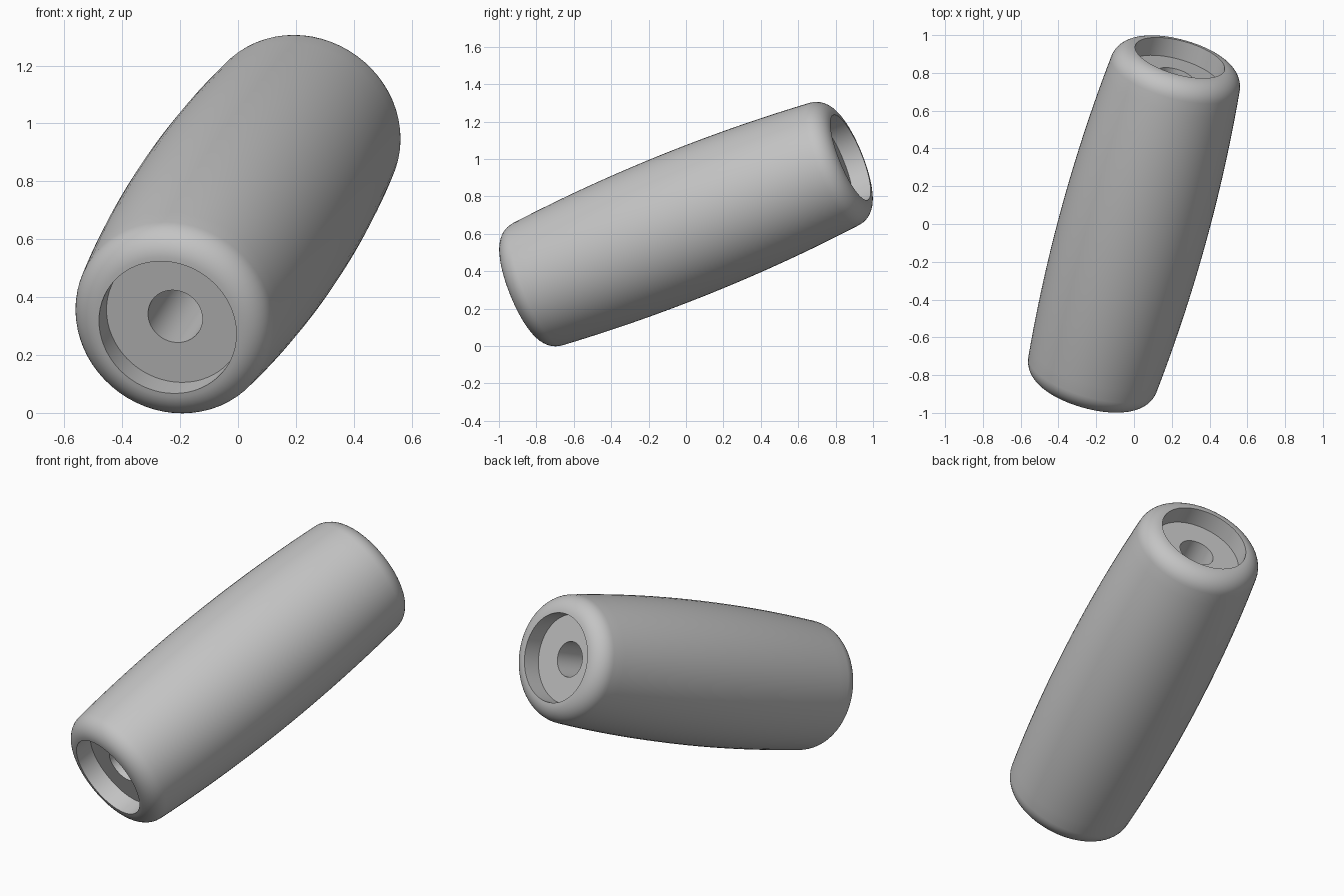
import bpy
import bmesh
from math import sin, cos, asin, pi, tau
from mathutils import Vector, Matrix

cube = bpy.data.objects.get("Cube")
if cube:
    bpy.data.objects.remove(cube, do_unlink=True)

# Dimensions along the grip's own axis (origin at its middle)
AXIS = Vector((0.248, 0.898, 0.364)).normalized()
CENTRE = Vector((0, 0, 0.652))
MID_R = 0.393        # widest radius, at the middle
ROUND = 0.108        # radius of the rounded rim
RIM_T, RIM_R = 0.872, 0.245   # centre of the rim rounding; also recess radius
HOLE_R = 0.097
FLOOR_T = 0.875      # recess floor
SEGMENTS = 64

# Barrel arc that runs tangentially into the rim rounding
sag = MID_R - RIM_R
barrel = (RIM_T**2 + sag**2 - ROUND**2) / (2 * (sag - ROUND))
tilt = asin(RIM_T / (barrel - ROUND))

# Half profile as (radius, distance along axis), from the middle to the bore
half = []
for i in range(13):
    a = tilt * i / 12
    half.append((MID_R - barrel + barrel * cos(a), barrel * sin(a)))
for i in range(1, 11):
    a = tilt + (pi / 2 - tilt) * i / 10
    half.append((RIM_R + ROUND * cos(a), RIM_T + ROUND * sin(a)))
half += [(RIM_R, FLOOR_T), (HOLE_R, FLOOR_T)]
profile = half + [(r, -t) for r, t in reversed(half[1:])]

# Turn the closed profile into a solid with a through bore
bm = bmesh.new()
verts = [bm.verts.new((r, 0, t)) for r, t in profile]
edges = [bm.edges.new((v, verts[(i + 1) % len(verts)])) for i, v in enumerate(verts)]
bmesh.ops.spin(bm, geom=verts + edges, cent=(0, 0, 0), axis=(0, 0, 1),
               angle=tau, steps=SEGMENTS)
bmesh.ops.remove_doubles(bm, verts=bm.verts[:], dist=0.0001)
bmesh.ops.recalc_face_normals(bm, faces=bm.faces[:])

# Lean it along its axis
bm.transform(Matrix.Translation(CENTRE) @ AXIS.to_track_quat('Z', 'Y').to_matrix().to_4x4())
mesh = bpy.data.meshes.new("grip")
bm.to_mesh(mesh)
bm.free()
grip = bpy.data.objects.new("grip", mesh)
bpy.context.collection.objects.link(grip)

# Plain grey
grey = bpy.data.materials.new("grey")
grey.use_nodes = True
colour = (0.55, 0.55, 0.55, 1)
grey.diffuse_color = colour
grey.node_tree.nodes["Principled BSDF"].inputs["Base Color"].default_value = colour
mesh.materials.append(grey)

# Smooth shading with sharp recess edges
bpy.ops.object.select_all(action='DESELECT')
grip.select_set(True)
bpy.context.view_layer.objects.active = grip
bpy.ops.object.shade_smooth_by_angle(angle=pi / 6)
